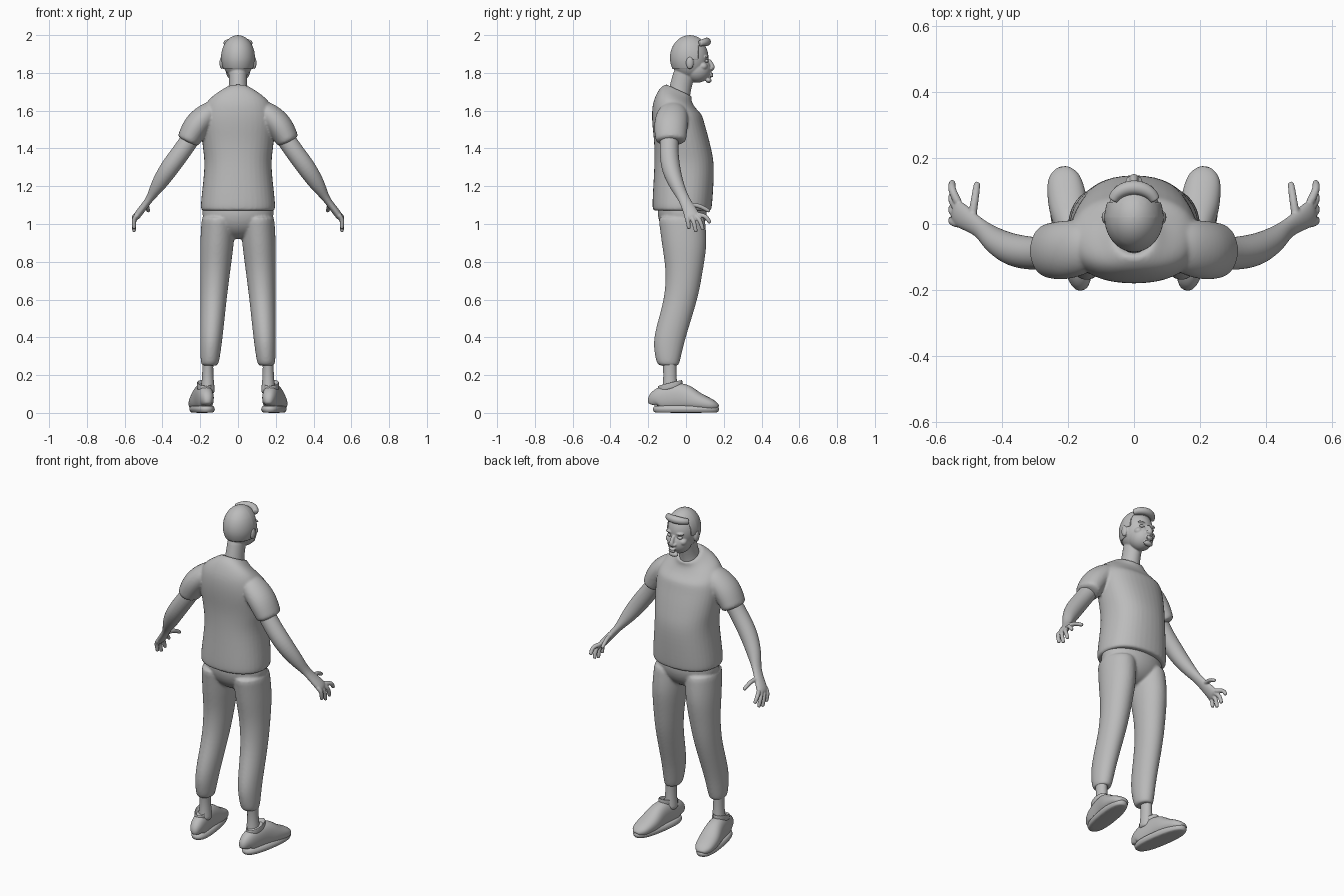
import bpy, bmesh, math
from mathutils import Vector, Matrix

cube = bpy.data.objects.get("Cube")
if cube:
    bpy.data.objects.remove(cube)

grey = bpy.data.materials.new("plain_grey")
grey.use_nodes = True
grey.diffuse_color = (.5, .5, .5, 1)
grey.node_tree.nodes["Principled BSDF"].inputs["Base Color"].default_value = grey.diffuse_color
FLIP = Matrix.Diagonal((-1, 1, 1, 1))
SIDES = 20
STEPS = 3


def flow(rows):
    """Fill in smooth rows between the given ones."""
    rows = [Vector(row) for row in rows]
    padded = [rows[0]] + rows + [rows[-1]]
    result = []
    for before, start, end, after in zip(padded, padded[1:], padded[2:], padded[3:]):
        for step in range(STEPS):
            t = step / STEPS
            pull_start, pull_end = (end - before) / 2, (after - start) / 2
            gap = end - start
            result.append(start + pull_start * t
                          + (gap * 3 - pull_start * 2 - pull_end) * t ** 2
                          + (pull_start + pull_end - gap * 2) * t ** 3)
    return result + [rows[-1]]


def ring(centre, u, v, power):
    """Closed superellipse of points spanned by u and v."""
    points = []
    for i in range(SIDES):
        angle = math.tau * i / SIDES
        cosine, sine = math.cos(angle), math.sin(angle)
        points.append(Vector(centre)
                      + u * math.copysign(abs(cosine) ** (2 / power), cosine)
                      + v * math.copysign(abs(sine) ** (2 / power), sine))
    return points


def loft(bm, rings, pair=False, placing=Matrix()):
    """Skin a row of rings; pair also adds the mirrored copy."""
    for matrix in ([placing, FLIP @ placing] if pair else [placing]):
        loops = [[bm.verts.new(matrix @ point) for point in points] for points in rings]
        for low, high in zip(loops, loops[1:]):
            for i in range(SIDES):
                j = (i + 1) % SIDES
                bm.faces.new((low[i], low[j], high[j], high[i]))
        bm.faces.new(loops[0])
        bm.faces.new(loops[-1])


def stack(rows, middle=lambda z: 0, tilt=lambda z: 0, power=2):
    """Level rings from rows of height, back, front and half width."""
    rings = []
    for z, back, front, width in flow(rows):
        depth = (front - back) / 2
        rings.append(ring((middle(z), (back + front) / 2, z), Vector((width, 0, 0)),
                          Vector((0, depth, depth * tilt(z))), power))
    return rings


def tube(rows, side=(0, 1, 0), power=2):
    """Rings square to a path of x, y, z, radius along side and other radius."""
    rows = flow(rows)
    points = [Vector(row[:3]) for row in rows]
    rings = []
    for i, row in enumerate(rows):
        along = (points[min(i + 1, len(points) - 1)] - points[max(i - 1, 0)]).normalized()
        across = Vector(side)
        across = (across - along * across.dot(along)).normalized()
        rings.append(ring(points[i], across * row[3], along.cross(across) * row[4], power))
    return rings


def ball(bm, centre, size, pair=False):
    matrix = Matrix.Translation(centre) @ Matrix.Diagonal((*size, 1))
    for placed in ([matrix, FLIP @ matrix] if pair else [matrix]):
        bmesh.ops.create_uvsphere(bm, u_segments=32, v_segments=20, radius=1, matrix=placed)


def finish(bm, name, voxel=0, soften=0):
    """Make a smooth object, fusing its overlapping pieces if a voxel size is given."""
    bmesh.ops.recalc_face_normals(bm, faces=bm.faces)
    for face in bm.faces:
        face.smooth = True
    mesh = bpy.data.meshes.new(name)
    bm.to_mesh(mesh)
    bm.free()
    mesh.materials.append(grey)
    part = bpy.data.objects.new(name, mesh)
    bpy.context.collection.objects.link(part)
    part.modifiers.new("round", 'SUBSURF').render_levels = 1
    if voxel:
        fuse = part.modifiers.new("fuse", 'REMESH')
        fuse.mode, fuse.voxel_size, fuse.use_smooth_shade = 'VOXEL', voxel, True
        part.modifiers.new("soften", 'SMOOTH').iterations = soften
    return part


# Shirt: body with a sloping collar, and short sleeves
bm = bmesh.new()
loft(bm, stack([(1.07, -.17, .13, .19), (1.1, -.18, .14, .2), (1.3, -.17, .15, .18),
                (1.42, -.17, .13, .19), (1.53, -.18, .1, .2), (1.6, -.18, .08, .19),
                (1.65, -.16, .05, .16), (1.69, -.13, .03, .1), (1.71, -.1, .03, .06),
                (1.69, -.08, 0, .04)],
               tilt=lambda z: -min(.46, 4 * max(0, z - 1.57)), power=2.3))
loft(bm, tube([(.1, -.07, 1.63, .04, .03), (.15, -.07, 1.59, .08, .06),
               (.22, -.08, 1.52, .09, .07), (.27, -.08, 1.43, .08, .06)]), True)
finish(bm, "shirt", .007, 4)

# Trousers: rounded hips and two tapered legs with cuffs
bm = bmesh.new()
ball(bm, (0, -.02, 1.06), (.19, .13, .14))
loft(bm, stack([(1.05, -.15, .1, .09), (.9, -.13, .11, .09), (.75, -.11, .09, .08),
                (.6, -.12, .06, .07), (.4, -.17, 0, .06), (.28, -.16, -.03, .05),
                (.25, -.14, -.04, .04)], middle=lambda z: .165 - .06 * z), True)
finish(bm, "trousers", .007, 5)

# Ankles
bm = bmesh.new()
loft(bm, stack([(.3, -.13, -.05, .03), (.2, -.12, -.05, .03), (.1, -.13, -.04, .04)],
               middle=lambda z: .16), True)
finish(bm, "ankles")

# Shoes: soles, uppers and ankle openings, with toes turned outward
foot = Matrix.Translation((.19, 0, 0)) @ Matrix.Rotation(math.radians(-9), 4, 'Z')
bm = bmesh.new()
loft(bm, stack([(z, -.17 - bulge, .17 + bulge, .05 + bulge)
                for z, bulge in ((0, 0), (.02, .01), (.04, 0))], power=2.5), True, foot)
finish(bm, "shoe_soles")
bm = bmesh.new()
loft(bm, tube([(0, y, top / 2, width, top / 2 - .01) for y, top, width in (
    (-.17, .08, .02), (-.15, .14, .04), (-.03, .17, .05),
    (.06, .12, .06), (.14, .08, .05), (.17, .05, .02))], (1, 0, 0), 2.3), True, foot)
loft(bm, stack([(.12, -.15, -.02, .04), (.16, -.15, -.02, .04), (.14, -.13, -.04, .03)],
               tilt=lambda z: .25), True, foot)
finish(bm, "shoe_uppers")

# Arms with palms
bm = bmesh.new()
loft(bm, tube([(.2, -.08, 1.53, .05, .05), (.28, -.09, 1.41, .05, .05),
               (.36, -.08, 1.3, .05, .05), (.42, -.05, 1.21, .04, .04),
               (.47, -.01, 1.13, .03, .02), (.53, .03, 1.05, .04, .02),
               (.54, .04, 1.03, .03, .01)]), True)


def finger(base, tip, bend):
    base, tip = Vector(base), Vector(tip)
    knuckle = (base + tip) / 2 + Vector(bend)
    end = tip + (tip - knuckle).normalized() * .006
    loft(bm, tube([(*point, radius, radius) for point, radius in (
        (base, .013), (knuckle, .012), (tip, .01), (end, .005))], (.5, 1, .4)), True)


# Four fanned fingers and a thumb
for i in range(4):
    fan = i / 3
    finger((.53, .06 * fan, 1.05),
           (.55, .015 + .11 * fan, .98 + .03 * (fan - math.sin(math.pi * fan))),
           (.01, .01 * fan, .01))
finger((.49, .02, 1.1), (.475, .12, 1.07), (0, 0, .01))
finish(bm, "arms", .004, 2)

# Head: skull, jaw, neck, ears and facial features fused
SKULL_CENTRE = Vector((0, .02, 1.88))
SKULL_SIZE = Vector((.085, .1, .113))
bm = bmesh.new()
ball(bm, SKULL_CENTRE, SKULL_SIZE)
ball(bm, (0, .06, 1.82), (.067, .073, .072))
ball(bm, (0, .12, 1.76), (.03, .016, .014))
loft(bm, stack([(1.66, -.1, .02, .06), (1.72, -.09, .03, .05), (1.83, -.06, .06, .05)]))
loft(bm, tube([(0, .12, 1.87, .01, .01), (0, .14, 1.83, .014, .014),
               (0, .13, 1.82, .017, .012)], (1, 0, 0)))
ball(bm, (.015, .133, 1.823), (.01, .01, .008), True)
for z in (1.783, 1.795):
    ball(bm, (0, .135, z), (.022, .01, .006))
ball(bm, (.034, .108, 1.885), (.027, .013, .007), True)
ball(bm, (.045, .09, 1.835), (.022, .024, .02), True)
ball(bm, (.086, .02, 1.853), (.012, .02, .033), True)
finish(bm, "head", .004, 2)

# Eyes
bm = bmesh.new()
ball(bm, (.034, .108, 1.863), (.016, .011, .009), True)
finish(bm, "eyes")

# Hair: a larger skull shell, cut along the hairline
bm = bmesh.new()
ball(bm, SKULL_CENTRE, SKULL_SIZE * 1.06)
TEMPLE, SIDEBURN, NAPE, BROW = .065, .02, 1.82, 1.945
EAR_TOP = 1.87
for axis, places in ((Vector((0, 1, 0)), (TEMPLE, SIDEBURN)),
                     (Vector((0, 0, 1)), (NAPE, EAR_TOP, BROW))):
    for place in places:
        bmesh.ops.bisect_plane(bm, geom=bm.verts[:] + bm.edges[:] + bm.faces[:],
                               plane_co=axis * place, plane_no=axis)


def bare(spot):
    return (spot.z < NAPE or (spot.y > SIDEBURN and spot.z < EAR_TOP)
            or (spot.y > TEMPLE and spot.z < BROW))


skin = [face for face in bm.faces if bare(face.calc_center_median())]
bmesh.ops.delete(bm, geom=skin, context='FACES')
shell = finish(bm, "hair").modifiers.new("thickness", 'SOLIDIFY')
shell.thickness = .012

# Swept fringe following the forehead
bm = bmesh.new()
sweep = [(math.sin(i * .4), math.cos(i * .4)) for i in range(-3, 4)]
loft(bm, tube([(.07 * s, .05 + .06 * c, 1.95 + .015 * c, .012 + .01 * c, .012 + .01 * c)
               for s, c in sweep]))
finish(bm, "fringe")
